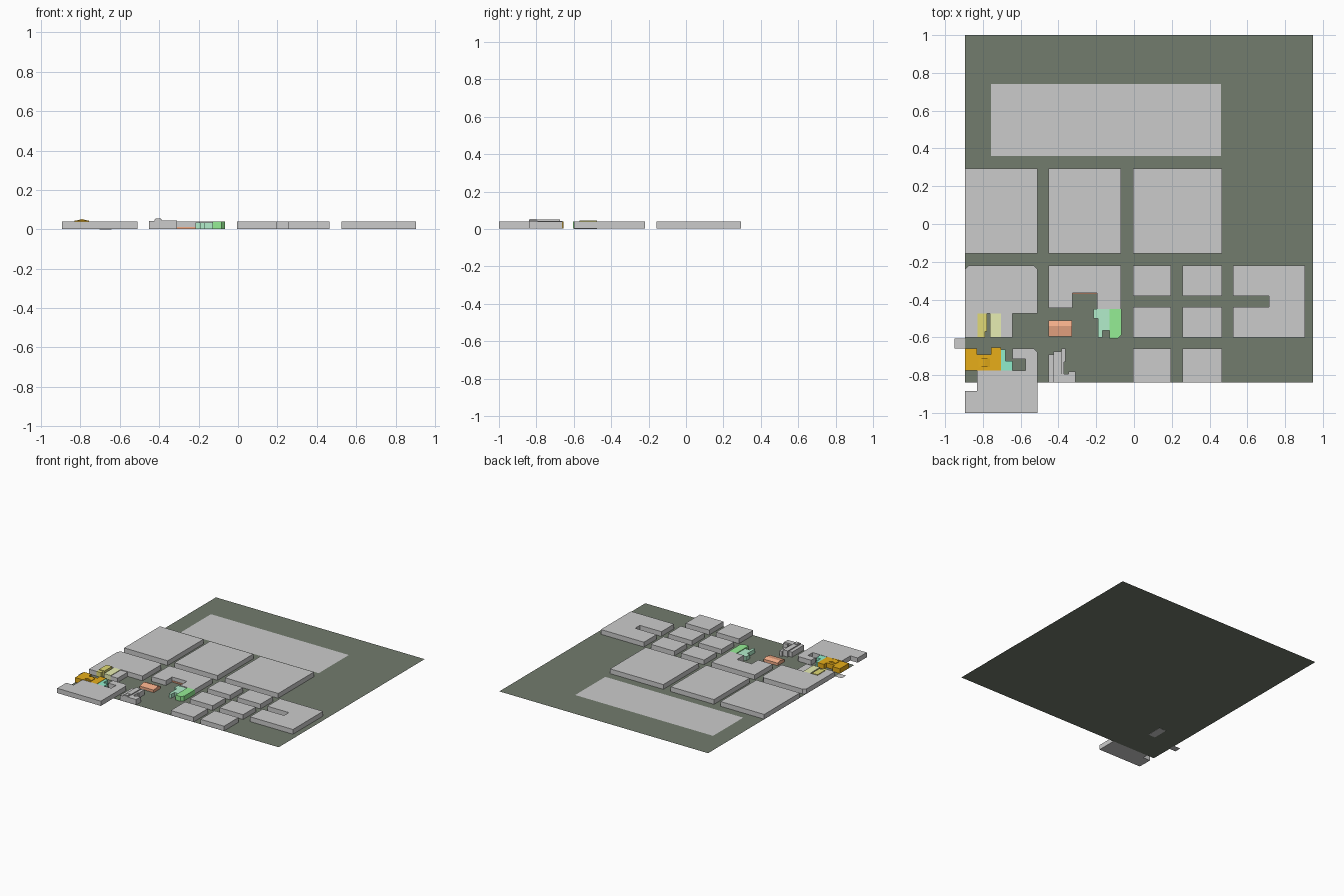
import bpy, bmesh

if "Cube" in bpy.data.objects:
    bpy.data.objects.remove(bpy.data.objects["Cube"])

H = 0.04      # city block height
BASE = 0.002  # blocks start just above the ground sheet


def material(name, rgb):
    m = bpy.data.materials.new(name)
    m.diffuse_color = (*rgb, 1)
    m.use_nodes = True
    m.node_tree.nodes["Principled BSDF"].inputs["Base Color"].default_value = m.diffuse_color
    return m


EARTH = material("earth", (0.17, 0.2, 0.155))
ORANGE = material("orange", (0.8, 0.42, 0.01))
YELLOW = material("yellow", (0.75, 0.7, 0.18))
PALE = material("pale_yellow", (0.8, 0.85, 0.45))
MINT = material("mint", (0.45, 0.85, 0.6))
TEAL = material("teal", (0.28, 0.85, 0.6))
GREEN = material("green", (0.3, 0.85, 0.3))
SALMON = material("salmon", (0.9, 0.42, 0.25))


def finish(name, bm, mat):
    bmesh.ops.recalc_face_normals(bm, faces=bm.faces)
    me = bpy.data.meshes.new(name)
    bm.to_mesh(me)
    bm.free()
    ob = bpy.data.objects.new(name, me)
    bpy.context.collection.objects.link(ob)
    if mat:
        me.materials.append(mat)
    return ob


def prism(name, pts, z0=BASE, z1=H, mat=None):
    """Extrude a plan outline from z0 to z1."""
    bm = bmesh.new()
    f = bm.faces.new([bm.verts.new((x, y, z0)) for x, y in pts])
    ext = bmesh.ops.extrude_face_region(bm, geom=[f])
    tops = [v for v in ext["geom"] if isinstance(v, bmesh.types.BMVert)]
    bmesh.ops.translate(bm, verts=tops, vec=(0, 0, z1 - z0))
    return finish(name, bm, mat)


def box(name, x0, x1, y0, y1, z0=BASE, z1=H, mat=None):
    return prism(name, [(x0, y0), (x1, y0), (x1, y1), (x0, y1)], z0, z1, mat)


def sheet(name, x0, x1, y0, y1, z, mat=None):
    bm = bmesh.new()
    bm.faces.new([bm.verts.new(p) for p in
                  ((x0, y0, z), (x1, y0, z), (x1, y1, z), (x0, y1, z))])
    ob = finish(name, bm, mat)
    return ob


def gable(name, x0, x1, y0, y1, z0, eave, ridge, ridge_at, along_x, mat):
    """House with a ridge running along x (or y)."""
    bm = bmesh.new()
    a, b = (y0, y1) if along_x else (x0, x1)
    prof = [(a, z0), (b, z0), (b, eave), (ridge_at, ridge), (a, eave)]
    if along_x:
        ends = [[bm.verts.new((x, p, z)) for p, z in prof] for x in (x0, x1)]
    else:
        ends = [[bm.verts.new((p, y, z)) for p, z in prof] for y in (y0, y1)]
    for e in ends:
        bm.faces.new(e)
    for i in range(5):
        j = (i + 1) % 5
        bm.faces.new((ends[0][i], ends[0][j], ends[1][j], ends[1][i]))
    return finish(name, bm, mat)


# Ground and flat plots
sheet("ground", -0.895, 0.947, -0.84, 1.0, 0.001, EARTH)
sheet("large_plot", -0.757, 0.46, 0.36, 0.74, 0.003)
sheet("road_stub", -0.95, -0.89, -0.66, -0.605, 0.0)

# Plain rectangular blocks
for x0, x1 in ((-0.895, -0.51), (-0.452, -0.07), (-0.005, 0.465)):
    box("north_block", x0, x1, -0.157, 0.293)
for x0, x1 in ((-0.005, 0.197), (0.257, 0.465)):
    for y0, y1 in ((-0.38, -0.22), (-0.60, -0.44), (-0.84, -0.66)):
        box("small_block", x0, x1, y0, y1)

# East block with a dead-end street
prism("east_block", [(0.525, -0.6), (0.905, -0.6), (0.905, -0.22), (0.525, -0.22),
                     (0.525, -0.38), (0.715, -0.38), (0.715, -0.44), (0.525, -0.44)])

# Central block with a courtyard notch
prism("courtyard_block", [(-0.452, -0.445), (-0.325, -0.445), (-0.325, -0.365),
                          (-0.195, -0.365), (-0.195, -0.45), (-0.07, -0.45),
                          (-0.07, -0.22), (-0.452, -0.22)])
box("courtyard_plinth", -0.325, -0.195, -0.37, -0.364, BASE, 0.012, SALMON)

# West block, chamfered at the top, cut away for the houses
prism("west_block", [(-0.895, -0.6), (-0.828, -0.6), (-0.828, -0.475), (-0.51, -0.475),
                     (-0.51, -0.24), (-0.53, -0.22), (-0.875, -0.22), (-0.895, -0.24)])
box("yellow_house", -0.828, -0.778, -0.57, -0.475, BASE, 0.045, YELLOW)
box("yellow_wing", -0.828, -0.79, -0.6, -0.57, BASE, 0.04, YELLOW)
box("pale_house", -0.763, -0.703, -0.6, -0.475, BASE, 0.04, PALE)
box("grey_house", -0.703, -0.642, -0.6, -0.475, 0.0, 0.035)

# South-west block
prism("southwest_block", [(-0.895, -1.0), (-0.51, -1.0), (-0.51, -0.68), (-0.53, -0.66),
                          (-0.642, -0.66), (-0.642, -0.715), (-0.575, -0.715),
                          (-0.575, -0.775), (-0.83, -0.775), (-0.83, -0.885),
                          (-0.895, -0.885)])
prism("orange_house", [(-0.895, -0.775), (-0.703, -0.775), (-0.703, -0.655),
                       (-0.757, -0.655), (-0.757, -0.69), (-0.83, -0.69),
                       (-0.83, -0.66), (-0.895, -0.66)], BASE, H, ORANGE)
gable("orange_rooftop", -0.822, -0.762, -0.757, -0.712, H - 0.001, 0.044, 0.052,
      -0.792, False, ORANGE)
box("orange_parapet", -0.83, -0.757, -0.775, -0.768, H - 0.001, 0.044, ORANGE)
prism("teal_house", [(-0.703, -0.775), (-0.642, -0.775), (-0.642, -0.725),
                     (-0.68, -0.725), (-0.68, -0.665), (-0.703, -0.665)],
      BASE, 0.038, TEAL)

# Salmon gabled house
gable("salmon_house", -0.452, -0.327, -0.595, -0.512, BASE, 0.022, 0.032,
      -0.541, True, SALMON)

# Green corner houses
prism("green_house", [(-0.13, -0.605), (-0.085, -0.605), (-0.066, -0.585),
                      (-0.066, -0.45), (-0.13, -0.45)], BASE, H, GREEN)
prism("mint_house", [(-0.215, -0.5), (-0.19, -0.5), (-0.19, -0.6), (-0.168, -0.6),
                     (-0.168, -0.563), (-0.13, -0.563), (-0.13, -0.45),
                     (-0.215, -0.45)], BASE, 0.034, MINT)

# Grey cluster of narrow houses
for name, x0, x1, y0, y1, h in (
        ("row_house", -0.452, -0.425, -0.84, -0.69, 0.042),
        ("row_house", -0.425, -0.385, -0.84, -0.675, 0.05),
        ("row_house", -0.385, -0.362, -0.73, -0.66, 0.042),
        ("row_house", -0.385, -0.31, -0.84, -0.795, 0.045),
        ("row_house", -0.348, -0.31, -0.795, -0.78, 0.042),
        ("row_house", -0.385, -0.37, -0.795, -0.73, 0.042),
        ("roof_tower", -0.418, -0.39, -0.835, -0.8, 0.055)):
    box(name, x0, x1, y0, y1, BASE, h)
